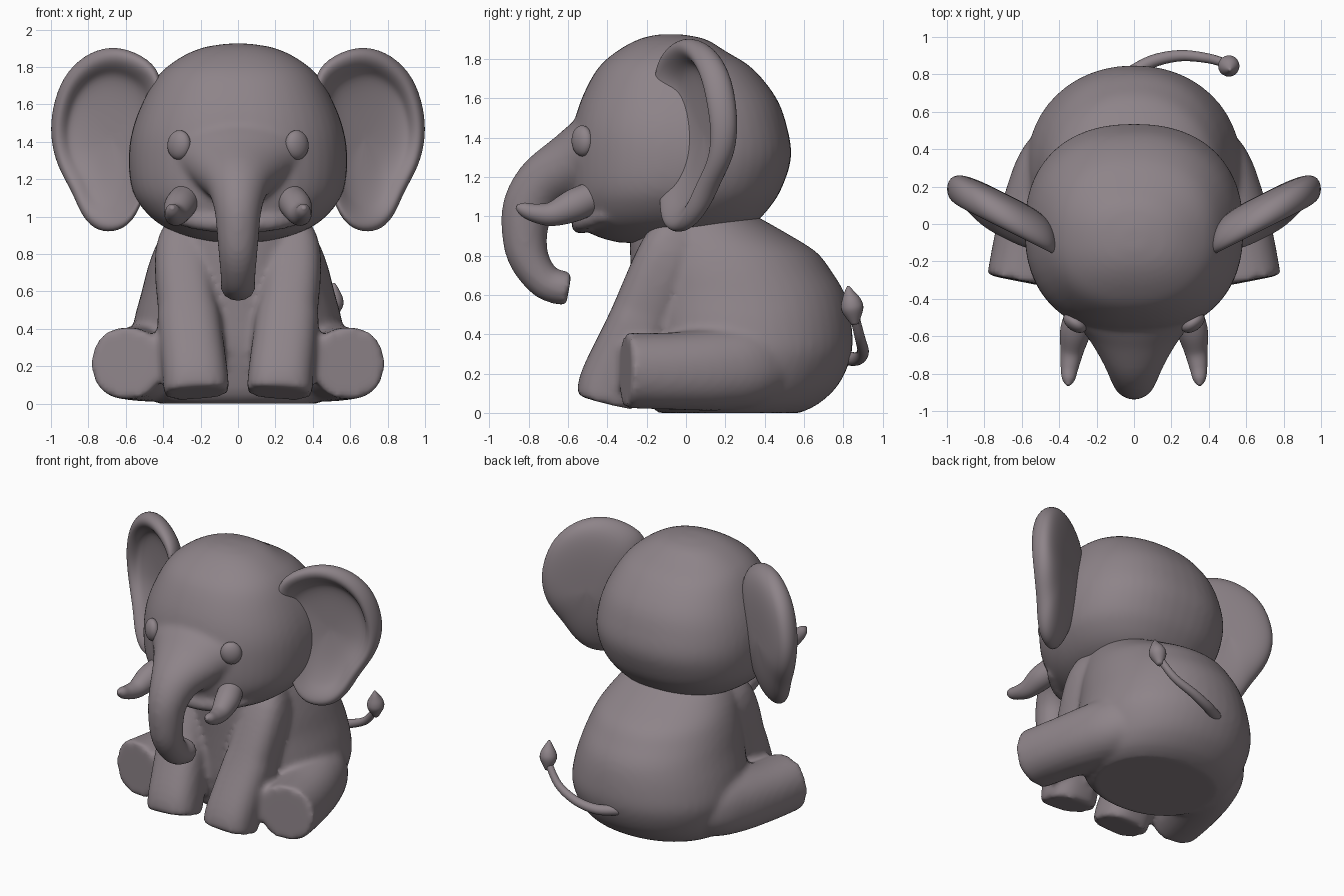
import bpy, bmesh, math
from mathutils import Vector, Matrix

if "Cube" in bpy.data.objects:
    bpy.data.objects.remove(bpy.data.objects["Cube"])

grey = bpy.data.materials.new("warm grey")
grey.diffuse_color = (0.27, 0.23, 0.25, 1)
grey.use_nodes = True
grey.node_tree.nodes["Principled BSDF"].inputs["Base Color"].default_value = grey.diffuse_color


def spline(pts, k):
    """Catmull-Rom interpolation of tuples of any length."""
    out = []
    for i in range(len(pts) - 1):
        p0, p1, p2, p3 = (pts[max(i - 1, 0)], pts[i], pts[i + 1],
                          pts[min(i + 2, len(pts) - 1)])
        for j in range(k):
            t = j / k
            out.append(tuple(
                0.5 * (2 * b + (c - a) * t + (2 * a - 5 * b + 4 * c - d) * t * t
                       + (3 * b - a - 3 * c + d) * t ** 3)
                for a, b, c, d in zip(p0, p1, p2, p3)))
    return out + [tuple(pts[-1])]


def skin(bm, loops):
    """Bridge a list of equal vertex loops and cap both ends."""
    rings = [[bm.verts.new(p) for p in loop] for loop in loops]
    n = len(rings[0])
    for a, b in zip(rings, rings[1:]):
        for i in range(n):
            bm.faces.new((a[i], a[(i + 1) % n], b[(i + 1) % n], b[i]))
    bm.faces.new(rings[0])
    bm.faces.new(rings[-1])


def oval(n, power):
    """Unit superellipse points."""
    def se(v):
        return math.copysign(abs(v) ** (2 / power), v)
    angles = [2 * math.pi * j / n for j in range(n)]
    return [(se(math.cos(a)), se(math.sin(a))) for a in angles]


def tube(bm, pts, ref=(1, 0, 0), n=32, k=5, power=2):
    """Tube along points (x, y, z, radius[, radius along ref])."""
    pts = spline(pts, k)
    loops = []
    for i, p in enumerate(pts):
        tan = (Vector(pts[min(i + 1, len(pts) - 1)][:3])
               - Vector(pts[max(i - 1, 0)][:3])).normalized()
        side = Vector(ref)
        side = (side - tan * side.dot(tan)).normalized()
        up = tan.cross(side)
        loops.append([Vector(p[:3]) + side * p[-1] * c + up * p[3] * s
                      for c, s in oval(n, power)])
    skin(bm, loops)


def stack(bm, rows, power, n=48, k=4):
    """Loft superellipse slices (z, half width, front y, back y)."""
    skin(bm, [[(w * c, (f + b) / 2 + (b - f) / 2 * s, z) for c, s in oval(n, power)]
              for z, w, f, b in spline(rows, k)])


def finish(bm, name, remesh=0, smooth=0, subsurf=0):
    bmesh.ops.recalc_face_normals(bm, faces=bm.faces)
    for f in bm.faces:
        f.smooth = True
    me = bpy.data.meshes.new(name)
    bm.to_mesh(me)
    bm.free()
    me.materials.append(grey)
    ob = bpy.data.objects.new(name, me)
    bpy.context.collection.objects.link(ob)
    if remesh:
        m = ob.modifiers.new("blend", 'REMESH')
        m.mode = 'VOXEL'
        m.voxel_size = remesh
        m.use_smooth_shade = True
        m = ob.modifiers.new("soften", 'SMOOTH')
        m.factor = 0.5
        m.iterations = smooth
    if subsurf:
        m = ob.modifiers.new("round", 'SUBSURF')
        m.levels = m.render_levels = subsurf
    return ob


# Body with all four legs, blended into one skin
bm = bmesh.new()
stack(bm, [(0.0, .42, -.14, .58), (.05, .49, -.19, .68), (.15, .54, -.22, .78),
           (.30, .575, -.25, .842), (.45, .555, -.26, .842), (.60, .515, -.27, .81),
           (.72, .485, -.28, .74), (.82, .45, -.285, .66), (.92, .40, -.28, .50),
           (1.0, .34, -.22, .36), (1.1, .20, -.10, .20)], 2.1)
for s in (1, -1):
    tube(bm, [(s * .22, .0, .98, .10), (s * .29, -.085, .82, .15, .16),
              (s * .262, -.24, .45, .16, .17), (s * .230, -.375, .16, .165, .175),
              (s * .222, -.408, .055, .150, .175)], power=2.6)
    tube(bm, [(s * .28, .50, .27, .16), (s * .40, .32, .24, .21), (s * .475, .15, .222, .211),
              (s * .55, -.08, .213, .196), (s * .597, -.308, .216, .192)], power=2.2)
finish(bm, "body_and_legs", 0.02, 7)

# Head with a lower lip and a trunk that flares into the face
bm = bmesh.new()
stack(bm, [(1.925, .06, -.14, -.02), (1.90, .20, -.24, .10), (1.84, .325, -.35, .20),
           (1.75, .43, -.45, .34), (1.60, .515, -.53, .46), (1.45, .568, -.575, .515),
           (1.30, .585, -.59, .535), (1.15, .568, -.59, .49), (1.05, .515, -.575, .43),
           (.96, .42, -.54, .34), (.90, .29, -.46, .20), (.865, .14, -.34, -.05)], 2.3)
tube(bm, [(-.36, -.40, 1.01, .04), (-.2, -.51, .975, .05), (0, -.535, .96, .05),
          (.2, -.51, .975, .05), (.36, -.40, 1.01, .04)], ref=(0, 0, 1))
tube(bm, [(0, -.32, 1.36, .24, .43), (0, -.46, 1.31, .21, .37), (0, -.57, 1.255, .178, .27),
          (0, -.72, 1.165, .148, .172),
          (0, -.80, 1.05, .132, .13), (0, -.82, .93, .118, .115), (0, -.81, .82, .108, .106),
          (0, -.77, .73, .096, .098), (0, -.70, .655, .088, .092), (0, -.595, .63, .088, .098)])
finish(bm, "head_and_trunk", 0.018, 9)

# Ears: a bowl whose thick rolled rim fades out towards the lobe
outline = [(.42, 1.80), (.55, 1.885), (.68, 1.915), (.82, 1.87), (.94, 1.75),
           (.995, 1.58), (1.006, 1.43), (.97, 1.27), (.885, 1.13), (.845, 1.02),
           (.775, .93), (.67, .91), (.56, .96), (.48, 1.15), (.44, 1.40), (.40, 1.65)]
# (scale, depth with rim, depth where the rim has faded)
section = [(.05, .15, .15), (.45, .15, .15), (.75, .135, .135), (.92, .10, .10),
           (1.0, .04, .05), (1.0, -.015, .005), (.94, -.05, -.02), (.85, -.045, -.01),
           (.76, .0, .015), (.69, .05, .035), (.45, .07, .065), (.05, .075, .075)]
for side, s in (("left", 1), ("right", -1)):
    bm = bmesh.new()
    loops = []
    for t, rim, flat in section:
        loop = []
        for x, z in outline:
            px, pz = .68 + (x - .68) * t, 1.42 + (z - 1.42) * t
            fade = min(1, max(0, (1.65 - z) / .35))
            d = rim + (flat - rim) * fade - .08 * min(1, max(0, (1.32 - pz) / .35))
            loop.append((s * px, -.12 + .5 * (px - .42) + d, pz))
        loops.append(loop)
    skin(bm, loops)
    finish(bm, side + "_ear", subsurf=2)

    # Eye
    bm = bmesh.new()
    bmesh.ops.create_uvsphere(bm, u_segments=28, v_segments=16, radius=1)
    bm.transform(Matrix.Translation((s * .315, -.527, 1.383))
                 @ Matrix.Rotation(s * math.radians(36), 4, 'Z')
                 @ Matrix.Rotation(s * math.radians(-10), 4, 'Y')
                 @ Matrix.Diagonal((.07, .045, .079, 1)))
    finish(bm, side + "_eye")

    # Tusk
    bm = bmesh.new()
    tube(bm, [(s * .28, -.47, 1.10, .08), (s * .312, -.57, 1.055, .083),
              (s * .332, -.68, 1.012, .062), (s * .345, -.77, 1.017, .047),
              (s * .35, -.83, 1.037, .034), (s * .352, -.862, 1.05, .010)])
    finish(bm, side + "_tusk")

# Tail and its tuft
bm = bmesh.new()
tube(bm, [(-.03, .80, .28, .036), (.10, .87, .275, .034), (.25, .90, .31, .030),
          (.40, .885, .38, .026), (.50, .855, .50, .024)], ref=(0, 0, 1), n=16)
finish(bm, "tail")
bm = bmesh.new()
tube(bm, [(.50, .86, .45, .018), (.505, .848, .52, .054), (.51, .84, .565, .052),
          (.513, .83, .61, .028), (.513, .825, .645, .006)], n=20)
finish(bm, "tail_tuft")
